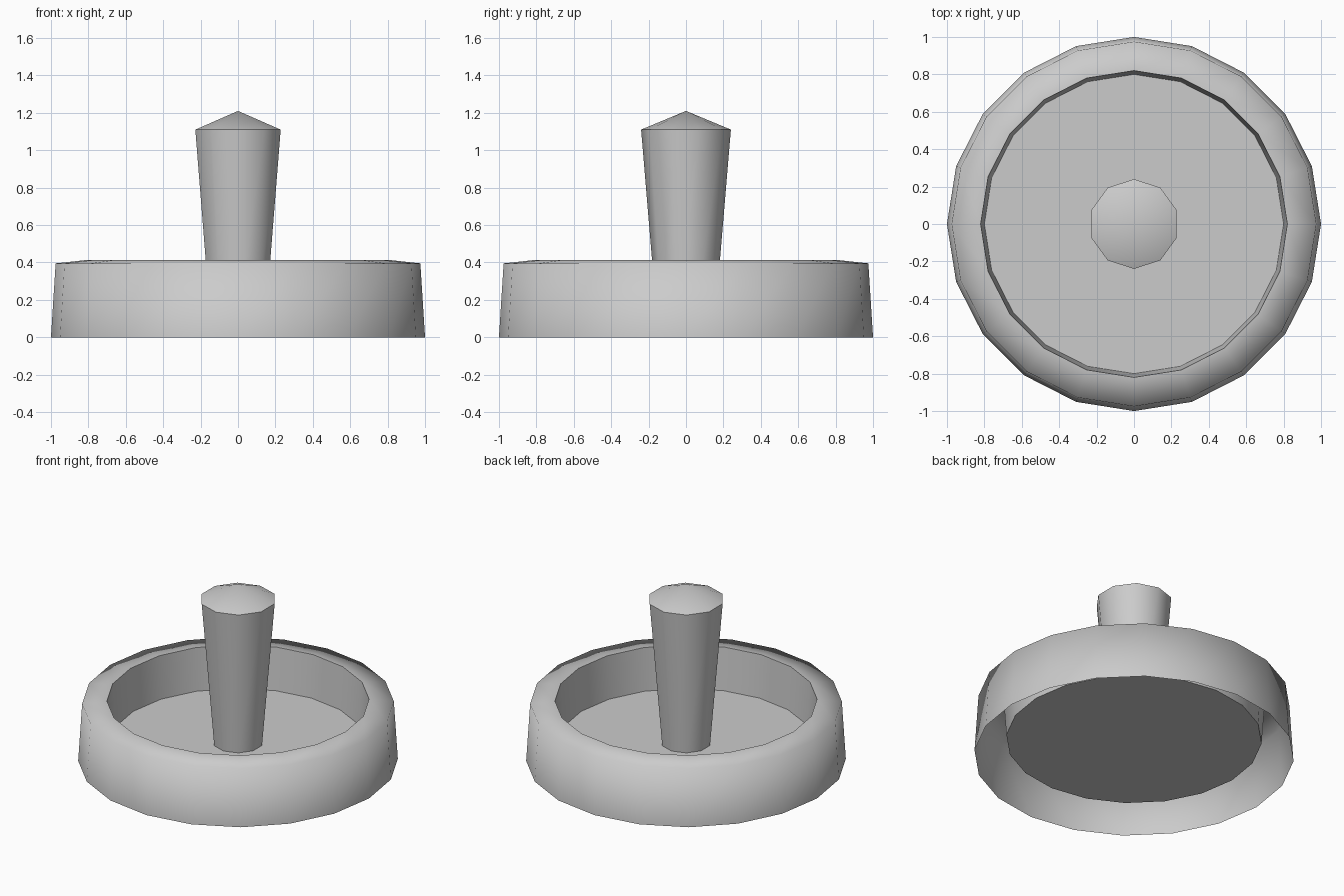
import bpy
import bmesh
from math import cos, sin, pi

if "Cube" in bpy.data.objects:
    bpy.data.objects.remove(bpy.data.objects["Cube"])


def lathe(name, profile, sides, start=0.0, sharp_rings=(), cap_bottom=False, cap_end=False):
    """Revolve (radius, z) points; a zero radius makes a single tip vertex."""
    bm = bmesh.new()
    rings = []
    for r, z in profile:
        if r == 0:
            rings.append([bm.verts.new((0, 0, z))] * sides)
        else:
            angles = [start + 2 * pi * i / sides for i in range(sides)]
            rings.append([bm.verts.new((r * cos(a), r * sin(a), z)) for a in angles])
    for low, high in zip(rings, rings[1:]):
        for i in range(sides):
            j = (i + 1) % sides
            corners = list(dict.fromkeys((low[i], low[j], high[j], high[i])))
            bm.faces.new(corners).smooth = True
    if cap_bottom:
        bm.faces.new(rings[0][::-1])
    if cap_end:
        bm.faces.new(rings[-1])
    for k in sharp_rings:
        for i in range(sides):
            edge = bm.edges.get((rings[k][i], rings[k][(i + 1) % sides]))
            edge.smooth = False
    mesh = bpy.data.meshes.new(name)
    bm.to_mesh(mesh)
    bm.free()
    obj = bpy.data.objects.new(name, mesh)
    bpy.context.collection.objects.link(obj)
    return obj


# Hollow dish: soft outer wall and rim, crisp inner wall and recessed floor, open below
lathe("dish", [(1.0, 0), (0.975, 0.395), (0.82, 0.412), (0.80, 0.12)], 20,
      sharp_rings=(2, 3), cap_end=True)

# Flared handle with a low conical cap
lathe("handle", [(0.157, 0.12), (0.24, 1.11), (0, 1.21)], 10, start=pi / 2,
      sharp_rings=(0, 1), cap_bottom=True)
